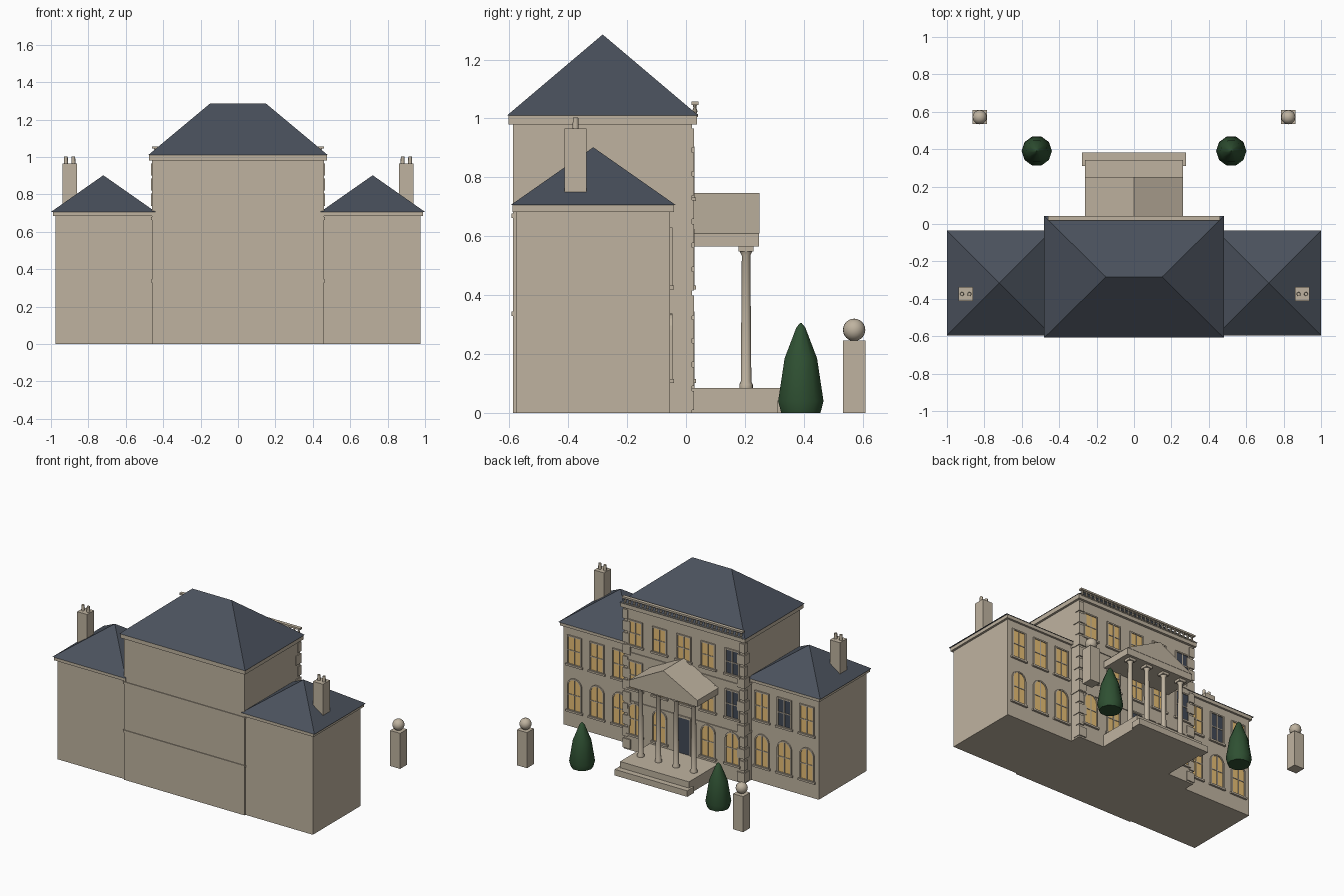
import bpy, bmesh, math

if "Cube" in bpy.data.objects:
    bpy.data.objects.remove(bpy.data.objects["Cube"])

def material(name, rgb):
    m = bpy.data.materials.new(name)
    m.diffuse_color = (*rgb, 1)
    m.use_nodes = True
    m.node_tree.nodes["Principled BSDF"].inputs["Base Color"].default_value = m.diffuse_color
    return m

STONE = material("warm_stone", (0.52, 0.45, 0.35))
SLATE = material("blue_slate", (0.068, 0.082, 0.107))
LIT = material("lit_glass", (0.80, 0.52, 0.18))
DARK = material("dark_glass", (0.055, 0.068, 0.095))
LEAF = material("evergreen", (0.028, 0.08, 0.032))

def finish(name, bm, mat, smooth=False):
    bmesh.ops.recalc_face_normals(bm, faces=bm.faces)
    me = bpy.data.meshes.new(name)
    bm.to_mesh(me)
    bm.free()
    me.materials.append(mat)
    ob = bpy.data.objects.new(name, me)
    bpy.context.collection.objects.link(ob)
    if smooth:
        bpy.ops.object.select_all(action='DESELECT')
        ob.select_set(True)
        bpy.context.view_layer.objects.active = ob
        bpy.ops.object.shade_smooth_by_angle(angle=math.radians(40))
    return ob

def add_box(bm, x0, x1, y0, y1, z0, z1):
    vs = bmesh.ops.create_cube(bm, size=1)["verts"]
    for v in vs:
        v.co = (x1 if v.co.x > 0 else x0, y1 if v.co.y > 0 else y0, z1 if v.co.z > 0 else z0)

def boxes(name, mat, *dims):
    bm = bmesh.new()
    for d in dims:
        add_box(bm, *d)
    return finish(name, bm, mat)

def add_lathe(bm, x, y, profile, n):
    rings = [[bm.verts.new((x + r * math.cos(2 * math.pi * i / n), y + r * math.sin(2 * math.pi * i / n), z))
              for i in range(n)] for r, z in profile]
    for a, b in zip(rings, rings[1:]):
        for i in range(n):
            bm.faces.new((a[i], a[(i + 1) % n], b[(i + 1) % n], b[i]))
    bm.faces.new(rings[0])
    bm.faces.new(rings[-1])

def hip_roof(name, x0, x1, y0, y1, z0, z1, ridge):
    # four eaves corners rising to a ridge of half-length "ridge" (0 = pyramid)
    bm = bmesh.new()
    cx, cy = (x0 + x1) / 2, (y0 + y1) / 2
    a, b, c, d = [bm.verts.new(p) for p in ((x0, y0, z0), (x1, y0, z0), (x1, y1, z0), (x0, y1, z0))]
    l = bm.verts.new((cx - ridge, cy, z1))
    r = bm.verts.new((cx + ridge, cy, z1)) if ridge else l
    for f in ((a, b, r, l), (b, c, r), (c, d, l, r), (d, a, l), (d, c, b, a)):
        bm.faces.new(list(dict.fromkeys(f)))
    return finish(name, bm, SLATE)

def outline(x, w, z0, z1, arched):
    pts = [(x - w, z0), (x + w, z0)]
    if arched:
        pts += [(x + w * math.cos(t * math.pi / 12), z1 - w + w * math.sin(t * math.pi / 12)) for t in range(13)]
    else:
        pts += [(x + w, z1), (x - w, z1)]
    return pts

def window(name, x, y, z0, z1, arched=False, mat=LIT, door=False):
    # glass plate, raised surround, glazing bars and sill
    w = 0.046
    bm = bmesh.new()
    f = bm.faces.new([bm.verts.new((px, y + 0.003, pz)) for px, pz in outline(x, w, z0, z1, arched)])
    ext = bmesh.ops.extrude_face_region(bm, geom=[f])["geom"]
    for v in ext:
        if isinstance(v, bmesh.types.BMVert):
            v.co.y -= 0.006
    finish(name + ("_leaf" if door else "_glass"), bm, mat)
    bm = bmesh.new()
    inner, outer = outline(x, w, z0, z1, arched), outline(x, w + 0.009, z0 - 0.009, z1 + 0.009, arched)
    loops = [[bm.verts.new((px, yy, pz)) for px, pz in o]
             for o, yy in ((outer, y - 0.002), (outer, y + 0.009), (inner, y + 0.009), (inner, y - 0.002))]
    n = len(inner)
    for a, b in zip(loops, loops[1:] + loops[:1]):
        for i in range(n):
            bm.faces.new((a[i], a[(i + 1) % n], b[(i + 1) % n], b[i]))
    if not door:
        zm = (z0 + z1) / 2
        add_box(bm, x - 0.003, x + 0.003, y, y + 0.007, z0, z1)
        add_box(bm, x - w, x + w, y, y + 0.0065, zm - 0.003, zm + 0.003)
        add_box(bm, x - 0.064, x + 0.064, y - 0.002, y + 0.014, z0 - 0.016, z0 - 0.003)
    finish(name + "_surround", bm, STONE)

# main block with string courses, cornice and hipped roof
F, WF = 0.02, -0.055          # facade planes of main block and wings
boxes("main_block", STONE, (-0.46, 0.46, -0.587, F, 0, 0.99))
boxes("string_courses", STONE, *[(-0.465, 0.465, -0.592, F + 0.006, z - 0.008, z + 0.008) for z in (0.337, 0.67)])
boxes("main_cornice", STONE, (-0.475, 0.475, -0.603, 0.037, 0.98, 1.01))
hip_roof("main_roof", -0.48, 0.48, -0.608, 0.042, 1.01, 1.285, 0.15)

# alternating quoins on the facade corners
quoins = []
for s in (-1, 1):
    for i in range(12):
        q = 0.058 if i % 2 == 0 else 0.038
        e = sorted((s * 0.465, s * (0.465 - q)))
        quoins.append((e[0], e[1], F + 0.008 - q, F + 0.008, i * 0.081 + 0.01, i * 0.081 + 0.075))
boxes("corner_quoins", STONE, *quoins)

# roof balustrade
bm = bmesh.new()
add_box(bm, -0.46, 0.46, 0.018, 0.042, 1.045, 1.057)
add_box(bm, -0.46, 0.46, 0.02, 0.04, 1.005, 1.015)
for i in range(27):
    add_lathe(bm, -0.442 + i * 0.034, 0.03, [(0.005, 1.012), (0.009, 1.024), (0.005, 1.036), (0.007, 1.047)], 8)
finish("balustrade", bm, STONE)

# main facade windows and door
for i in range(5):
    x = (i - 2) * 0.185
    glass = DARK if i == 0 else LIT
    window(f"top_window_{i}", x, F, 0.735, 0.895, mat=glass)
    window(f"middle_window_{i}", x, F, 0.435, 0.615, mat=glass)
    if i != 2:
        window(f"ground_window_{i}", x, F, 0.118, 0.328, arched=True)
window("front_door", 0, F, 0.085, 0.335, mat=DARK, door=True)

# side wings with chimneys
for s, side in ((-1, "left"), (1, "right")):
    def span(a, b):
        return sorted((s * a, s * b))
    boxes(side + "_wing", STONE, (*span(0.45, 0.975), -0.577, WF, 0, 0.695))
    boxes(side + "_wing_cornice", STONE, (*span(0.445, 0.99), -0.59, -0.041, 0.683, 0.706))
    hip_roof(side + "_wing_roof", *span(0.44, 1.0), -0.595, -0.035, 0.706, 0.902, 0)
    boxes(side + "_chimney", STONE, (*span(0.862, 0.938), -0.413, -0.338, 0.74, 0.965))
    bm = bmesh.new()
    for dx in (-0.02, 0.02):
        add_lathe(bm, s * 0.9 + dx, -0.375, [(0.011, 0.96), (0.0095, 1.003)], 10)
    finish(side + "_chimney_pots", bm, STONE, True)
    for i in range(3):
        x = s * 0.715 + (i - 1) * 0.172
        window(f"{side}_upper_window_{i}", x, WF, 0.435, 0.62, mat=DARK if (s < 0 and i == 1) else LIT)
        window(f"{side}_lower_window_{i}", x, WF, 0.118, 0.328, arched=True)

    # clipped evergreen and gate pier with ball
    bm = bmesh.new()
    add_lathe(bm, s * 0.52, 0.39, [(0.07, 0), (0.081, 0.04), (0.058, 0.185), (0.016, 0.29), (0.002, 0.306)], 10)
    finish(side + "_evergreen", bm, LEAF, True)
    boxes(side + "_gate_pier", STONE, (*span(0.787, 0.863), 0.534, 0.609, 0, 0.245))
    bm = bmesh.new()
    bmesh.ops.create_uvsphere(bm, u_segments=20, v_segments=12, radius=0.038)
    bmesh.ops.translate(bm, verts=bm.verts, vec=(s * 0.825, 0.571, 0.282))
    finish(side + "_gate_ball", bm, STONE, True)

# portico: platform, step, columns, entablature and pediment
boxes("portico_platform", STONE, (-0.263, 0.263, 0.0, 0.343, 0, 0.085))
boxes("portico_step", STONE, (-0.277, 0.277, 0.31, 0.382, 0, 0.042))
for i in range(4):
    x = (i - 1.5) * 0.135
    bm = bmesh.new()
    add_lathe(bm, x, 0.204, [(0.023, 0.085), (0.023, 0.096), (0.018, 0.106), (0.0145, 0.535), (0.022, 0.55)], 16)
    finish(f"column_{i}", bm, STONE, True)
    boxes(f"column_capital_{i}", STONE, (x - 0.025, x + 0.025, 0.179, 0.229, 0.548, 0.567))
boxes("entablature", STONE, (-0.26, 0.26, 0.01, 0.248, 0.565, 0.61))
bm = bmesh.new()
a, b = [[bm.verts.new((x, y, z)) for x, z in ((-0.262, 0.61), (0.262, 0.61), (0, 0.746))] for y in (0.01, 0.25)]
bm.faces.new(a)
bm.faces.new(b)
for i in range(3):
    bm.faces.new((a[i], a[(i + 1) % 3], b[(i + 1) % 3], b[i]))
finish("pediment", bm, STONE)
